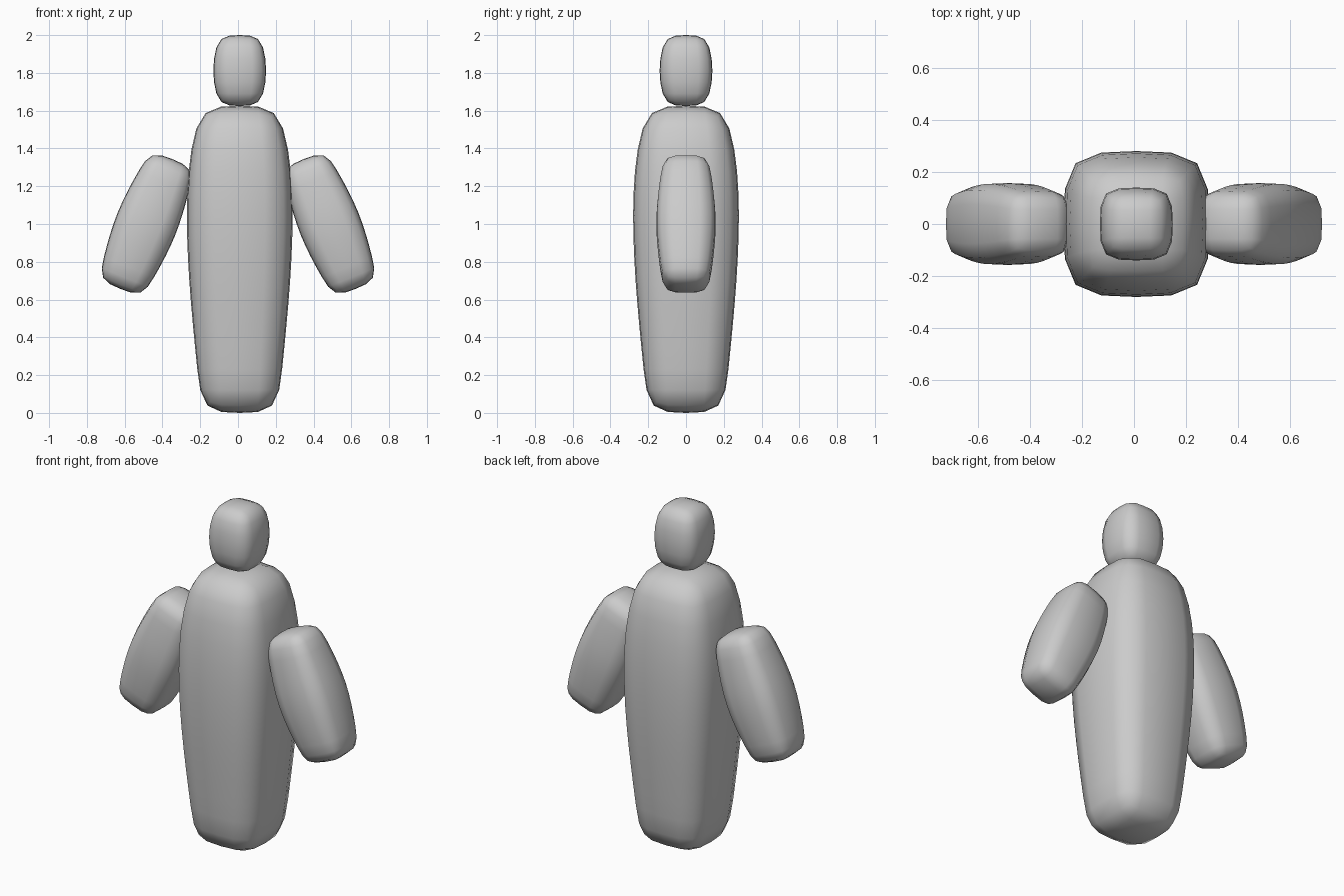
import bpy, bmesh, math

if "Cube" in bpy.data.objects:
    bpy.data.objects.remove(bpy.data.objects["Cube"])

RING = [(1, -1), (1, 0), (1, 1), (0, 1), (-1, 1), (-1, 0), (-1, -1), (0, -1)]


def soft_block(name, length, widths, loc, tilt=0, depth=1.0):
    """Square 2x2 cage with one half-width per level, smoothed by subdivision."""
    bm = bmesh.new()
    n = len(widths)
    zs = [length * (i / (n - 1) - 0.5) for i in range(n)]
    rings = [[bm.verts.new((x * w, y * w * depth, z)) for x, y in RING]
             for w, z in zip(widths, zs)]
    for a, b in zip(rings, rings[1:]):
        for i in range(8):
            j = (i + 1) % 8
            bm.faces.new((a[i], a[j], b[j], b[i]))
    # four-quad end caps
    for ring, z in ((rings[0], zs[0]), (rings[-1], zs[-1])):
        c = bm.verts.new((0, 0, z))
        for i in (1, 3, 5, 7):
            bm.faces.new((c, ring[i], ring[(i + 1) % 8], ring[(i + 2) % 8]))
    bmesh.ops.recalc_face_normals(bm, faces=bm.faces)
    for f in bm.faces:
        f.smooth = True
    me = bpy.data.meshes.new(name)
    bm.to_mesh(me)
    bm.free()
    ob = bpy.data.objects.new(name, me)
    ob.location = loc
    ob.rotation_euler = (0, math.radians(tilt), 0)
    bpy.context.collection.objects.link(ob)
    sub = ob.modifiers.new("smooth", 'SUBSURF')
    sub.levels = sub.render_levels = 1
    return ob


# Body: tall, tapering to the base
soft_block("body", 1.626, [.2, .225, .248, .268, .28, .281, .262, .205],
           (0.009, 0, 0.813))

# Head
soft_block("head", 0.375, [.11, .141, .141, .11], (0.009, 0, 1.8125))

# Arms: mirrored left and right
for side, label in ((1, "right"), (-1, "left")):
    soft_block(label + "_arm", 0.74, [.123, .144, .159, .166, .159, .144, .123],
               (side * 0.485, 0, 1.0), tilt=-22 * side, depth=0.96)
